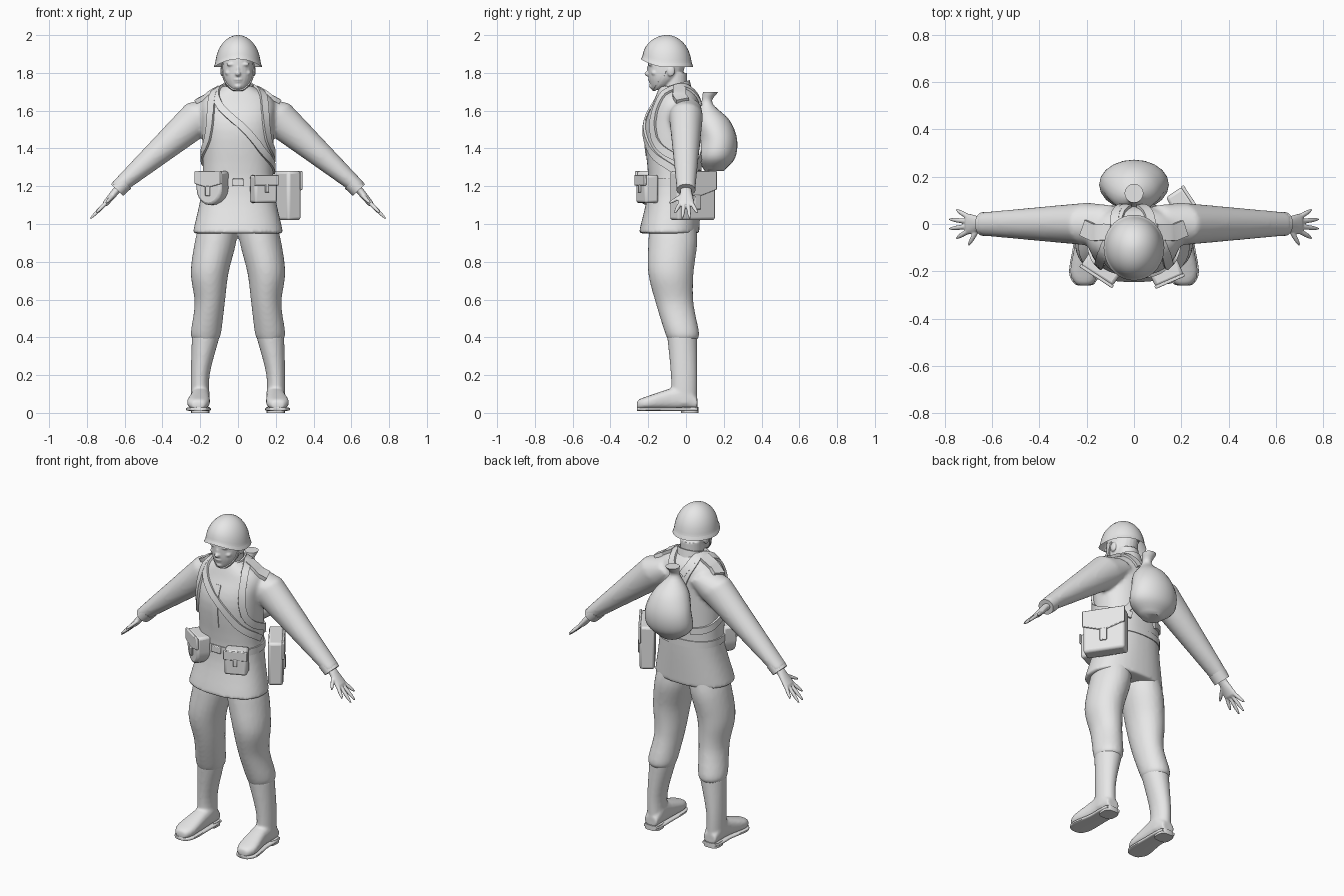
import bpy, bmesh
from math import sin, cos, pi, copysign
from mathutils import Vector, Matrix
from mathutils.bvhtree import BVHTree

old = bpy.data.objects.get("Cube")
if old:
    bpy.data.objects.remove(old)

grey = bpy.data.materials.new("plain grey")
grey.use_nodes = True
colour = (.8, .8, .8, 1)
grey.diffuse_color = colour
grey.node_tree.nodes["Principled BSDF"].inputs["Base Color"].default_value = colour

X, Y, Z = Vector((1, 0, 0)), Vector((0, 1, 0)), Vector((0, 0, 1))
SIDES = (("left", 1), ("right", -1))


def spline(rows, steps=5):
    """Smooth curve through points of any dimension."""
    rows = [Vector(r) for r in rows]
    padded = [2 * rows[0] - rows[1]] + rows + [2 * rows[-1] - rows[-2]]
    curve = []
    for a, b, c, d in zip(padded, padded[1:], padded[2:], padded[3:]):
        for k in range(steps):
            t = k / steps
            bow = (2 * a - 5 * b + 4 * c - d) * t + (3 * b - a - 3 * c + d) * t * t
            curve.append(b + (c - a + bow) * (t / 2))
    return curve + [rows[-1]]


def skin(bm, rings):
    """Bridge rings of points and cap both ends."""
    rows = [[bm.verts.new(p) for p in ring] for ring in rings]
    n = len(rows[0])
    for a, b in zip(rows, rows[1:]):
        for i in range(n):
            j = (i + 1) % n
            bm.faces.new((a[i], a[j], b[j], b[i]))
    bm.faces.new(rows[0])
    bm.faces.new(rows[-1])


def loft(bm, rows, u=X, v=Y, s=1, n=24, power=2):
    """Rows hold centre x, y, z and the radii along u and v; s mirrors x."""
    def bend(t):
        return copysign(abs(t) ** (2 / power), t)
    angles = [2 * pi * i / n for i in range(n)]
    rings = []
    for x, y, z, a, b in rows:
        ring = [Vector((x, y, z)) + u * a * bend(cos(t)) + v * b * bend(sin(t)) for t in angles]
        rings.append([Vector((s * p.x, p.y, p.z)) for p in ring])
    skin(bm, rings)


def ball(bm, centre, radii):
    bmesh.ops.create_uvsphere(bm, u_segments=16, v_segments=10, radius=1,
                              matrix=Matrix.LocRotScale(Vector(centre), None, Vector(radii)))


def make(name, bm, voxel=0, relax=0, bevel=0):
    bmesh.ops.recalc_face_normals(bm, faces=bm.faces)
    mesh = bpy.data.meshes.new(name)
    bm.to_mesh(mesh)
    bm.free()
    mesh.materials.append(grey)
    ob = bpy.data.objects.new(name, mesh)
    bpy.context.collection.objects.link(ob)
    if voxel:
        blend = ob.modifiers.new("blend", 'REMESH')
        blend.mode, blend.voxel_size, blend.use_smooth_shade = 'VOXEL', voxel, True
        ob.modifiers.new("relax", 'SMOOTH').iterations = relax
    if bevel:
        rounding = ob.modifiers.new("rounding", 'BEVEL')
        rounding.width, rounding.segments = bevel, 2
    for other in bpy.context.selected_objects:
        other.select_set(False)
    ob.select_set(True)
    bpy.context.view_layer.objects.active = ob
    bpy.ops.object.shade_smooth_by_angle(angle=.8)
    return ob


def solid(name, rows, **shape):
    bm = bmesh.new()
    loft(bm, rows, **shape)
    return make(name, bm)


def prism(name, outline, depth, place, turn=0, bevel=.004):
    """Extrude an x-z outline in depth, turned about z; local -y is the outside."""
    bm = bmesh.new()
    skin(bm, [[(x, y, z) for x, z in outline] for y in (-depth / 2, depth / 2)])
    bm.transform(Matrix.Translation(place) @ Matrix.Rotation(turn, 4, 'Z'))
    make(name, bm, bevel=bevel)


def pouch(name, place, turn, w, h, depth, bowed=False, point=0):
    """Bag of half width w and half height h, with a flap and a closing tab."""
    place, out = Vector(place), Vector((sin(turn), -cos(turn), 0))
    base = [(-w, -h), (w, -h)]
    if bowed:
        base = [(-w * cos(k * pi / 10), -h * sin(k * pi / 10)) for k in range(11)]
    prism(name, base + [(w, h), (-w, h)], depth, place, turn, .014)
    fw, tab = w + .003, w / 6
    prism(name + "_flap", [(-fw, h), (-fw, h / 4), (0, h / 4 - point), (fw, h / 4), (fw, h)],
          .014, place + out * depth / 2, turn)
    prism(name + "_tab", [(-tab, h / 3 - point), (-tab, -h / 4 - point),
                          (tab, -h / 4 - point), (tab, h / 3 - point)],
          .012, place + out * (depth / 2 + .005), turn)


def surface(ob):
    bpy.context.view_layer.update()
    return BVHTree.FromObject(ob, bpy.context.evaluated_depsgraph_get())


def strap(name, tree, guide, width, thick=.012, s=1):
    """Lay a flat band on a surface along a guide line."""
    hits = [tree.find_nearest(p)[:2] for p in spline([(s * x, y, z) for x, y, z in guide], 8)]
    last = len(hits) - 1
    rings = []
    for i, (p, _) in enumerate(hits):
        up = sum((h[1] for h in hits[max(i - 2, 0):i + 3]), Vector()).normalized()
        run = hits[min(i + 1, last)][0] - hits[max(i - 1, 0)][0]
        side = up.cross(run).normalized() * width / 2
        low, high = p - up * .01, p + up * thick
        rings.append([low + side, high + side, high - side, low - side])
    bm = bmesh.new()
    skin(bm, rings)
    make(name, bm)


# Tunic: body and sleeves blended into one surface
across = Vector((.73, 0, .68))
bm = bmesh.new()
loft(bm, spline([(0, -.09, .95, .24, .16), (0, -.06, 1.2, .19, .14), (0, -.07, 1.5, .19, .15),
                 (0, -.05, 1.65, .19, .12), (0, -.06, 1.73, .08, .08)]), n=40, power=2.3)
for _, s in SIDES:
    loft(bm, [(.1, 0, 1.62, .07, .08), (.2, 0, 1.57, .1, .09), (.64, 0, 1.19, .04, .05)],
         across, Y, s)
tunic = make("tunic", bm, voxel=.011, relax=5)
body = surface(tunic)

# Collar, placket, belt and buckle
solid("collar", [(0, -.06, 1.69, .09, .09), (0, -.06, 1.74, .08, .08),
                 (0, -.06, 1.74, .07, .07), (0, -.06, 1.7, .07, .07)], v=Vector((0, 1, .27)))
strap("front_placket", body, [(0, -.3, 1.66), (0, -.3, 1.35)], .035, .004)
solid("belt", [(0, -.06, z, .195, .145) for z in (1.2, 1.24)], n=40, power=2.3)
prism("belt_buckle", [(-.03, -.02), (.03, -.02), (.03, .02), (-.03, .02)],
      .014, (0, -.21, 1.22))

# Hands with fanned fingers, and cuffs
for side, s in SIDES:
    bm = bmesh.new()
    loft(bm, [(.61, 0, 1.21, .02, .03), (.65, 0, 1.17, .02, .03), (.7, 0, 1.11, .016, .045),
              (.71, 0, 1.1, .01, .04)], across, Y, s)
    fingers = [((.66, -.02, 1.15), (.7, -.09, 1.11))]
    for k in range(4):
        fan = k - 1.5
        reach = .085 - .015 * fan * fan
        fingers.append(((.7, .02 * fan, 1.11), (.7 + reach, .04 * fan, 1.11 - reach)))
    for root, tip in fingers:
        root, tip = Vector(root), Vector(tip)
        wide = across.cross(tip - root).normalized()
        loft(bm, [(*root.lerp(tip, k / 5), *[.011 * (1 - .6 * (k / 5) ** 4)] * 2)
                  for k in range(6)], across, wide, s, 10)
    make(side + "_hand", bm, voxel=.0045, relax=2)
    solid(side + "_cuff", [(.6, 0, 1.22, .047, .052), (.64, 0, 1.18, .045, .05)],
          u=across, s=s)

# Trousers: both legs blended
bm = bmesh.new()
for _, s in SIDES:
    loft(bm, spline([(.1, -.07, 1.02, .1, .12), (.12, -.07, .9, .11, .13),
                     (.15, -.08, .74, .1, .12), (.15, -.06, .58, .08, .1),
                     (.17, -.02, .42, .08, .09), (.17, -.02, .38, .06, .07)]), s=s)
make("trousers", bm, voxel=.011, relax=4)

# Boots with soles and heels
foot = spline([(.06, .2, .04, .08), (0, .2, .05, .15), (-.08, .2, .05, .13),
               (-.2, .21, .06, .09), (-.25, .21, .04, .07), (-.26, .21, .02, .05)], 3)
for side, s in SIDES:
    bm = bmesh.new()
    loft(bm, spline([(.17, -.02, .41, .074, .08), (.2, -.01, .2, .05, .07),
                     (.2, -.01, .05, .05, .07)]), s=s)
    loft(bm, [(x, y, top / 2 + .01, a, top / 2 - .01) for y, x, a, top in foot],
         X, Z, s, power=2.6)
    make(side + "_boot", bm, voxel=.008, relax=3)
    solid(side + "_sole", [(x, y, .02, a + .005, .01) for y, x, a, _ in foot],
          v=Z, s=s, power=4)
    solid(side + "_heel", [(.2, .02, z, .048, .046) for z in (0, .03)], s=s, power=3)

# Head: skull, jaw, features and neck blended
bm = bmesh.new()
loft(bm, spline([(0, -.15, 1.71, .03, .03), (0, -.13, 1.74, .06, .06), (0, -.11, 1.79, .08, .09),
                 (0, -.1, 1.88, .08, .1), (0, -.1, 1.94, .07, .08)]))
loft(bm, [(0, -.06, z, .064, .066) for z in (1.66, 1.8)])
ball(bm, (0, -.2, 1.795), (.015, .02, .014))      # nose tip
ball(bm, (0, -.194, 1.815), (.01, .014, .03))     # nose bridge
ball(bm, (0, -.19, 1.765), (.024, .012, .006))    # lips
ball(bm, (0, -.185, 1.753), (.02, .012, .007))
ball(bm, (0, -.18, 1.73), (.02, .015, .015))      # chin
for _, s in SIDES:
    ball(bm, (s * .034, -.184, 1.845), (.027, .016, .01))   # brow
    ball(bm, (s * .045, -.165, 1.8), (.024, .02, .017))     # cheek
    ball(bm, (s * .083, -.08, 1.81), (.011, .022, .03))     # ear
head = make("head", bm, voxel=.005, relax=3)

# Helmet: dome with a flared rim, raised over the face
dome = [(cos(k * pi / 18), sin(k * pi / 18)) for k in range(1, 9)] + [(.05, 1)]
rings = []
for r, h in [(.85, .4), (1.07, -.06), (1.01, .06)] + dome:
    ring = []
    for i in range(36):
        t = pi * i / 18
        edge = 1.84 + .04 * max(0, -sin(t)) ** 2
        ring.append((.12 * r * cos(t), .13 * r * sin(t) - .1, edge + (2 - edge) * h))
    rings.append(ring)
bm = bmesh.new()
skin(bm, rings)
make("helmet", bm)
cheek = [(.1, -.1, 1.85), (.09, -.13, 1.77), (.04, -.17, 1.7)]
strap("chin_strap", surface(head), cheek + [(-x, y, z) for x, y, z in cheek[::-1]], .014, .005)

# Knapsack with a tied neck
solid("knapsack", spline([(0, .15, 1.28, .06, .05), (0, .16, 1.35, .14, .1),
                          (0, .17, 1.45, .14, .1), (0, .14, 1.55, .1, .09),
                          (0, .11, 1.64, .03, .03), (0, .13, 1.7, .04, .04)]), n=20)
for side, s in SIDES:
    strap(side + "_knapsack_strap", body, [
        (.03, .15, 1.65), (.12, 0, 1.8), (.17, -.2, 1.66), (.2, -.2, 1.45),
        (.2, 0, 1.33), (.1, .15, 1.3)], .04, s=s)
    strap(side + "_shoulder_board", body, [(.12, -.03, 1.76), (.23, -.03, 1.72)], .07, .014, s)

# Side bag and its strap round the body
pouch("side_bag", (.235, .035, 1.15), 2.15, .12, .13, .085, point=.04)
strap("side_bag_strap", body, [
    (.2, .1, 1.27), (0, .2, 1.5), (-.12, 0, 1.8), (-.13, -.2, 1.68), (0, -.3, 1.55),
    (.13, -.28, 1.42), (.23, -.05, 1.28)], .038)

# Belt pouches
pouch("round_pouch", (-.135, -.185, 1.19), -.58, .08, .09, .085, bowed=True, point=.02)
pouch("square_pouch", (.135, -.205, 1.185), .41, .065, .075, .08)
